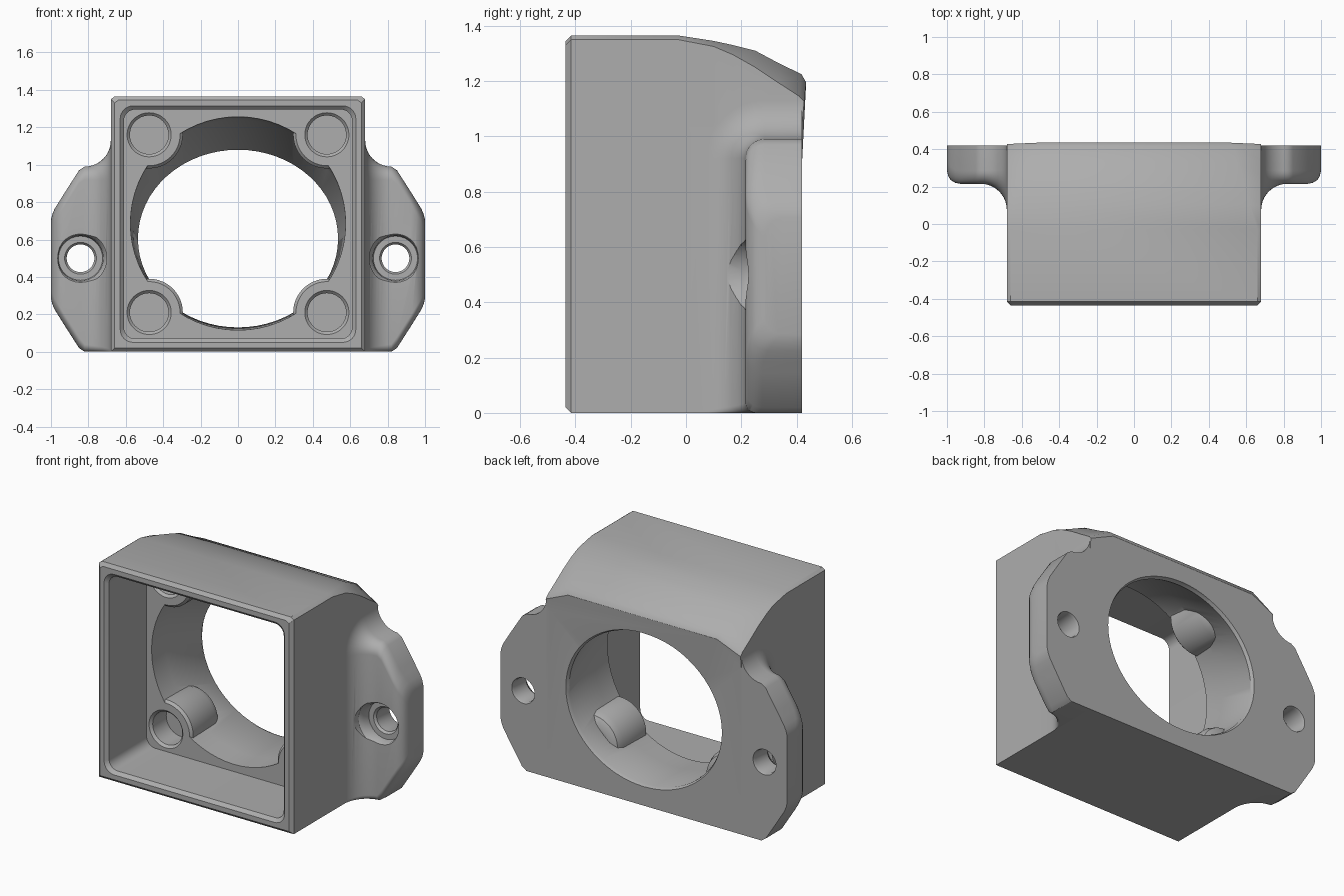
import bpy, bmesh
from math import sin, cos, pi, sqrt, radians

if "Cube" in bpy.data.objects:
    bpy.data.objects.remove(bpy.data.objects["Cube"])

grey = bpy.data.materials.new("plain grey")
grey.use_nodes = True
grey.diffuse_color = (0.42, 0.42, 0.42, 1)
grey.node_tree.nodes["Principled BSDF"].inputs["Base Color"].default_value = grey.diffuse_color


def loft(name, rings):
    """Closed solid through matching rings of points."""
    bm = bmesh.new()
    vs = [[bm.verts.new(p) for p in ring] for ring in rings]
    for a, b in zip(vs, vs[1:]):
        for i in range(len(a)):
            j = (i + 1) % len(a)
            bm.faces.new((a[i], a[j], b[j], b[i]))
    bm.faces.new(vs[0])
    bm.faces.new(vs[-1][::-1])
    bmesh.ops.recalc_face_normals(bm, faces=bm.faces)
    mesh = bpy.data.meshes.new(name)
    bm.to_mesh(mesh)
    bm.free()
    ob = bpy.data.objects.new(name, mesh)
    bpy.context.collection.objects.link(ob)
    mesh.materials.append(grey)
    return ob


def oval(y, cz, rx, rz, cx=0, n=64):
    return [(cx + rx * cos(2 * pi * i / n), y, cz + rz * sin(2 * pi * i / n)) for i in range(n)]


def turned(name, cx, cz, steps, n=48):
    """Round solid along y from (y, radius) steps."""
    return loft(name, [oval(y, cz, r, r, cx, n) for y, r in steps])


def round_rect(y, hx, z0, z1, r, n=8):
    pts = []
    corners = [(hx - r, z1 - r), (r - hx, z1 - r), (r - hx, z0 + r), (hx - r, z0 + r)]
    for k, (x, z) in enumerate(corners):
        for i in range(n + 1):
            a = (k + i / n) * pi / 2
            pts.append((x + r * cos(a), y, z + r * sin(a)))
    return pts


def combine(target, tool, operation):
    bpy.context.view_layer.objects.active = target
    mod = target.modifiers.new("combine", 'BOOLEAN')
    mod.operation, mod.object, mod.solver = operation, tool, 'EXACT'
    bpy.ops.object.modifier_apply(modifier=mod.name)
    bpy.data.objects.remove(tool)


# Body: sections along y, top sloping and corners narrowing to the back
def body_ring(y, w, side, top, hx=0.68, bottom=0.0, lean=0.0):
    right = [(hx, y, bottom), (hx, y, 1.05), (hx, y + lean * (side - 1.05), side),
             (hx - w, y + lean * (top - 1.05), top)]
    return right + [(-x, yy, z) for x, yy, z in reversed(right)]


housing = loft("housing", [
    body_ring(-0.435, 0.02, 1.33, 1.345, 0.66, 0.02),
    body_ring(-0.415, 0.02, 1.35, 1.365),
    body_ring(-0.03, 0.02, 1.35, 1.365),
    body_ring(0.1, 0.06, 1.325, 1.345),
    body_ring(0.17, 0.08, 1.295, 1.33),
    body_ring(0.25, 0.10, 1.25, 1.31),
    body_ring(0.34, 0.13, 1.19, 1.262),
    body_ring(0.40, 0.145, 1.145, 1.225, lean=0.1),
    body_ring(0.42, 0.16, 1.125, 1.195, lean=0.1)])


# Mounting ears: sections along x with a hollow fillet at the body
def ear_ring(x, y0, z0, z1, r, rb, n=8):
    pts = [(x, 0.42, z0), (x, 0.42, z1)]
    for i in range(n + 1):
        a = i / n * pi / 2
        pts.append((x, y0 + r - r * sin(a), z1 - r + r * cos(a)))
    for i in range(n + 1):
        a = i / n * pi / 2
        pts.append((x, y0 + rb - rb * cos(a), z0 + rb - rb * sin(a)))
    return pts


def ear_rings():
    R, n = 0.14, 10
    rings = [ear_ring(0.65, 0.215 - R, 0, 0.99 + R, 0.07 + R, 0.01)]
    for i in range(n + 1):
        a = i / n * pi / 2
        e = R * (1 - sin(a))
        rings.append(ear_ring(0.68 + R * (1 - cos(a)), 0.215 - e, 0, 0.99 + e, 0.07 + e, 0.01 + 0.03 * i / n))
    for x, y0, z0, z1 in [(0.85, 0.215, 0.02, 0.97), (0.93, 0.215, 0.145, 0.845),
                          (0.955, 0.22, 0.185, 0.805), (0.98, 0.235, 0.225, 0.765),
                          (0.993, 0.255, 0.255, 0.735), (1.0, 0.285, 0.285, 0.705)]:
        rings.append(ear_ring(x, y0, z0, z1, 0.07, 0.06))
    return rings


for s in (1, -1):
    ear = loft("ear", [[(s * x, y, z) for x, y, z in ring] for ring in ear_rings()])
    combine(housing, ear, 'UNION')

# Front pocket with a chamfered mouth
FLOOR = -0.04
pocket = loft("pocket_cutter", [
    round_rect(-0.5, 0.63, 0.05, 1.315, 0.07), round_rect(-0.435, 0.63, 0.05, 1.315, 0.07),
    round_rect(-0.415, 0.61, 0.07, 1.295, 0.06), round_rect(FLOOR, 0.61, 0.07, 1.295, 0.06)])
combine(housing, pocket, 'DIFFERENCE')

# Tapering opening, leaving round screw bosses in its corners
opening = loft("opening_cutter", [
    oval(FLOOR - 0.1, 0.69, 0.578, 0.578), oval(0.1, 0.68, 0.572, 0.56),
    oval(0.40, 0.605, 0.535, 0.475), oval(0.42, 0.605, 0.545, 0.485), oval(0.5, 0.605, 0.545, 0.485)])
bosses = [(s * 0.475, z) for s in (1, -1) for z in (0.21, 1.16)]
for x, z in bosses:
    boss = turned("boss", x, z, [(FLOOR - 0.2, 0.165), (FLOOR, 0.165), (FLOOR + 0.015, 0.18),
                                 (0.2, 0.18), (0.24, 0.165), (0.26, 0.13)])
    combine(opening, boss, 'DIFFERENCE')
combine(housing, opening, 'DIFFERENCE')

# Blind screw holes in the bosses
for x, z in bosses:
    hole = turned("hole_cutter", x, z, [(FLOOR - 0.05, 0.118), (FLOOR, 0.118),
                                        (FLOOR + 0.015, 0.103), (FLOOR + 0.15, 0.103)])
    combine(housing, hole, 'DIFFERENCE')

# Counterbored through holes in the ears
for s in (1, -1):
    bore = turned("ear_hole_cutter", s * 0.842, 0.5, [
        (0.0, 0.14), (0.2, 0.14), (0.225, 0.122), (0.27, 0.118), (0.27, 0.085),
        (0.285, 0.074), (0.405, 0.074), (0.425, 0.082), (0.5, 0.082)])
    combine(housing, bore, 'DIFFERENCE')

# Smooth shading with sharp edges kept
bpy.ops.object.select_all(action='DESELECT')
housing.select_set(True)
bpy.context.view_layer.objects.active = housing
bpy.ops.object.shade_smooth_by_angle(angle=radians(32))
